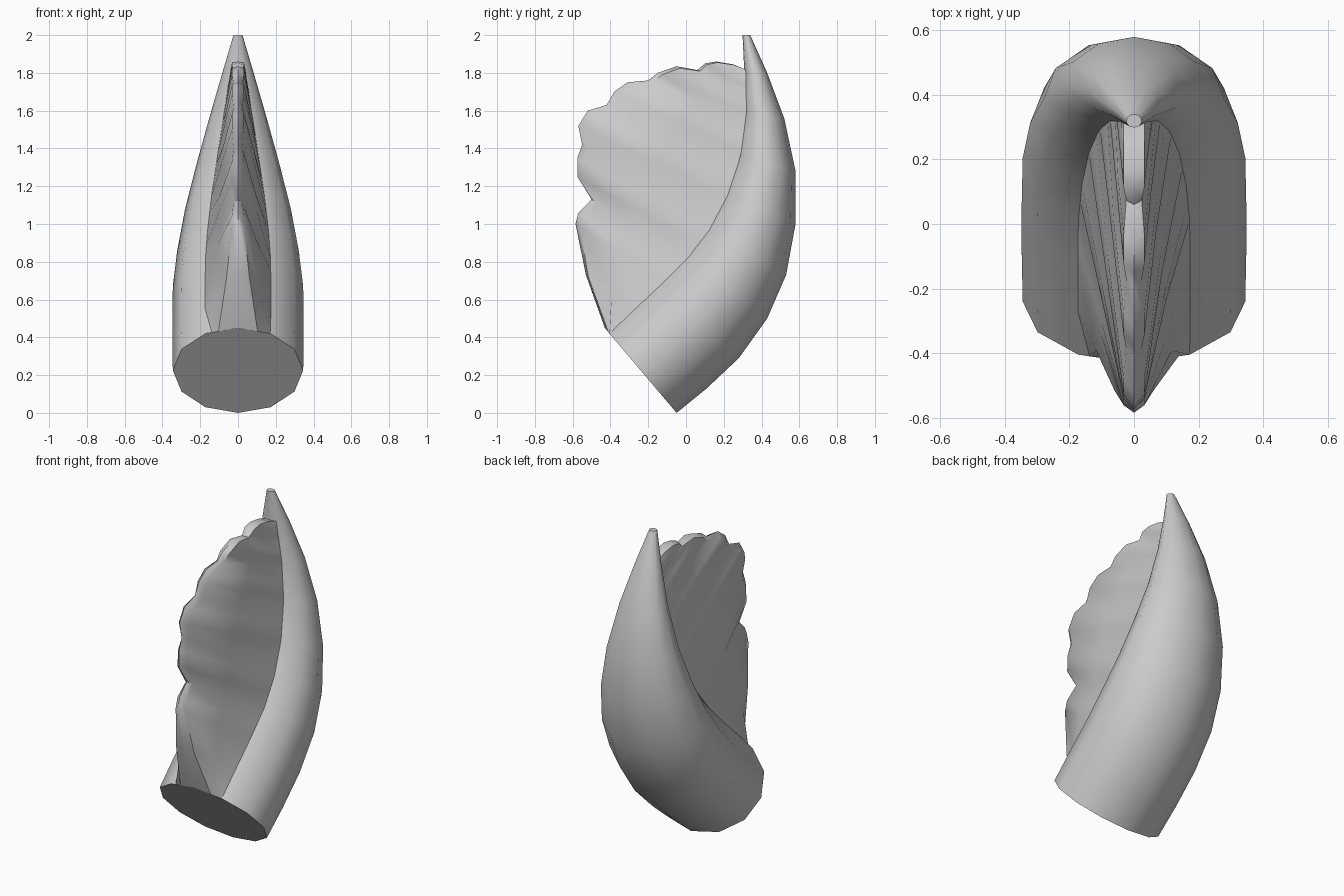
import bpy, math
from mathutils import Vector

if "Cube" in bpy.data.objects:
    bpy.data.objects.remove(bpy.data.objects["Cube"])

SIDES = 12
# Horn stations: back y,z / seam y,z (30 degrees off the inner line) / half width
STATIONS = [
    (-0.05, 0.00, -0.405, 0.42, 0.345), (0.11, 0.13, -0.27, 0.55, 0.348),
    (0.28, 0.29, -0.12, 0.69, 0.348), (0.43, 0.50, 0.01, 0.82, 0.345),
    (0.53, 0.73, 0.125, 0.97, 0.322), (0.58, 1.00, 0.22, 1.15, 0.28),
    (0.58, 1.28, 0.29, 1.36, 0.218), (0.52, 1.56, 0.32, 1.59, 0.148),
    (0.43, 1.80, 0.317, 1.80, 0.083), (0.34, 2.00, 0.302, 2.00, 0.024)]

# Fan rim: y, z, seam position along the stations, groove depth
RIM = [
    (-0.43, 0.45, 0, 0), (-0.53, 0.73, 1, 0), (-0.585, 1.00, 2, 0),
    (-0.57, 1.06, 2.5, 0), (-0.50, 1.13, 3, 1), (-0.575, 1.25, 3.5, 0),
    (-0.575, 1.35, 4, 0), (-0.55, 1.42, 4.5, 1), (-0.57, 1.52, 5, 0),
    (-0.52, 1.60, 5.4, 0), (-0.42, 1.63, 5.8, 1), (-0.38, 1.70, 6.1, 0),
    (-0.31, 1.75, 6.4, 0), (-0.20, 1.76, 6.8, 1), (-0.15, 1.80, 7, 0),
    (-0.05, 1.835, 7.2, 0), (0.06, 1.815, 7.5, 1), (0.10, 1.85, 7.65, 0),
    (0.16, 1.86, 7.8, 0), (0.25, 1.845, 7.95, 0), (0.31, 1.82, 8.1, 0)]


def add_mesh(name, verts, faces, angle):
    mesh = bpy.data.meshes.new(name)
    mesh.from_pydata(verts, [], faces)
    obj = bpy.data.objects.new(name, mesh)
    bpy.context.collection.objects.link(obj)
    bpy.ops.object.select_all(action='DESELECT')
    obj.select_set(True)
    bpy.context.view_layer.objects.active = obj
    bpy.ops.object.mode_set(mode='EDIT')
    bpy.ops.mesh.select_all(action='SELECT')
    bpy.ops.mesh.normals_make_consistent(inside=False)
    bpy.ops.object.mode_set(mode='OBJECT')
    bpy.ops.object.shade_smooth_by_angle(angle=math.radians(angle))
    return obj


def strips(rows, n, closed):
    faces = []
    for r in range(rows - 1):
        for i in range(n if closed else n - 1):
            j = (i + 1) % n
            faces.append((r * n + i, r * n + j, (r + 1) * n + j, (r + 1) * n + i))
    return faces


# Curved, tapering horn with both ends capped
verts = []
for oy, oz, sy, sz, half in STATIONS:
    back = Vector((0, oy, oz))
    axis = (Vector((0, sy, sz)) - back) / (1 + math.cos(math.pi / 6))
    for i in range(SIDES):
        a = math.tau * i / SIDES
        verts.append(back + axis * (1 + math.cos(a)) + Vector((half * math.sin(a), 0, 0)))
faces = strips(len(STATIONS), SIDES, True)
faces.append(tuple(range(SIDES)))
faces.append(tuple(range(len(verts) - SIDES, len(verts))))
add_mesh("horn", verts, faces, 45)


def seam(t):
    k = min(int(t), len(STATIONS) - 2)
    a, b = STATIONS[k], STATIONS[k + 1]
    oy, oz, y, z, half = [p + (q - p) * (t - k) for p, q in zip(a, b)]
    return Vector((half * 0.5, y, z))


# Ribbed wedge-shaped fan filling the hollow of the horn
verts = []
for n, (y, z, t, groove) in enumerate(RIM):
    root = seam(t)
    rim = Vector((0, y, z))
    edge = rim.lerp(Vector((0, root.y, root.z)), 0.05)
    edge.x = (0.11, 0.06)[n] if n < 2 else min(0.032 - 0.008 * groove, root.x)
    if n == 0:
        edge = rim.lerp(root, 0.6)
    mid = root.lerp(edge, 0.5)
    mid.x -= 0.014 * groove
    half = [root, mid, edge]
    verts += half + [rim] + [Vector((-p.x, p.y, p.z)) for p in reversed(half)]
faces = strips(len(RIM), 7, False)
faces.append(tuple(range(len(verts) - 7, len(verts))))
add_mesh("fan", verts, faces, 50)
